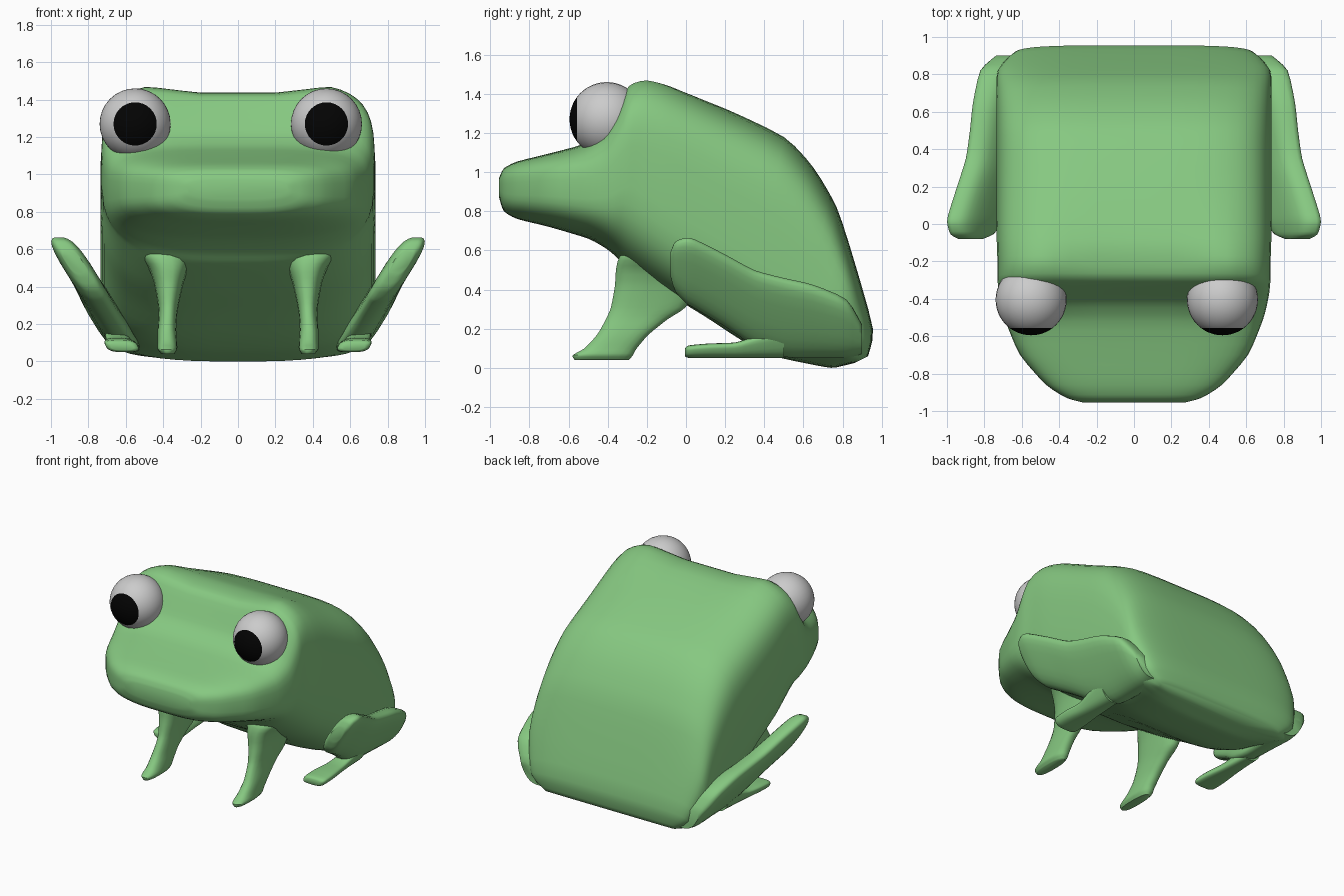
import bpy, bmesh, math
from mathutils import Matrix

if "Cube" in bpy.data.objects:
    bpy.data.objects.remove(bpy.data.objects["Cube"])


def material(name, rgb):
    m = bpy.data.materials.new(name)
    m.diffuse_color = (*rgb, 1)
    m.use_nodes = True
    m.node_tree.nodes["Principled BSDF"].inputs["Base Color"].default_value = m.diffuse_color
    return m


GREEN = material("skin_green", (0.24, 0.58, 0.22))
WHITE = material("eye_white", (0.8, 0.8, 0.8))
BLACK = material("pupil_black", (0.001, 0.001, 0.001))


def finish(bm, name, mats, angle=50):
    bmesh.ops.recalc_face_normals(bm, faces=bm.faces)
    me = bpy.data.meshes.new(name)
    bm.to_mesh(me)
    bm.free()
    for m in mats:
        me.materials.append(m)
    ob = bpy.data.objects.new(name, me)
    bpy.context.collection.objects.link(ob)
    bpy.ops.object.select_all(action='DESELECT')
    bpy.context.view_layer.objects.active = ob
    ob.select_set(True)
    bpy.ops.object.shade_smooth_by_angle(angle=math.radians(angle))
    return ob


def super_ring(n, exp_top, exp_low):
    # unit rounded-square outline as (u, v) pairs
    pts = []
    for i in range(n):
        t = 2 * math.pi * (i + 0.5) / n
        c, s = math.cos(t), math.sin(t)
        e = 2 / (exp_top if s > 0 else exp_low)
        pts.append((math.copysign(abs(c) ** e, c), math.copysign(abs(s) ** e, s)))
    return pts


def smooth(rows, steps=3, tension=0.35):
    # spline through the stations, so a few of them give a rounded form
    out = []
    for i in range(len(rows) - 1):
        p = [rows[max(i - 1, 0)], rows[i], rows[i + 1], rows[min(i + 2, len(rows) - 1)]]
        for k in range(steps):
            t = k / steps
            h1, h2 = 2 * t**3 - 3 * t**2 + 1, t**3 - 2 * t**2 + t
            h3, h4 = 1 - h1, t**3 - t**2
            out.append([h1 * b + h2 * tension * (c - a) + h3 * c + h4 * tension * (d - b)
                        for a, b, c, d in zip(*p)])
    return out + [list(rows[-1])]


def loft(name, rings, angle=50):
    bm = bmesh.new()
    rows = [[bm.verts.new(p) for p in r] for r in rings]
    n = len(rows[0])
    for a, b in zip(rows, rows[1:]):
        for i in range(n):
            j = (i + 1) % n
            bm.faces.new((a[i], a[j], b[j], b[i]))
    bm.faces.new(rows[0])
    bm.faces.new(rows[-1])
    return finish(bm, name, [GREEN], angle)


def pair(name, rings):
    for side, s in (("left", -1), ("right", 1)):
        loft(f"{side}_{name}", [[(s * x, y, z) for x, y, z in r] for r in rings])


# Body: top y, top z, bottom y, bottom z, half width, brow dip, lower squareness
BODY = [
    (-.955, .97, -.955, .87, .27, 0, 3), (-.93, 1.02, -.93, .80, .36, 0, 3),
    (-.86, 1.055, -.86, .76, .47, 0, 3), (-.70, 1.095, -.70, .72, .61, 0, 3),
    (-.52, 1.145, -.50, .66, .69, 0, 3), (-.42, 1.23, -.41, .61, .715, .02, 3),
    (-.36, 1.34, -.36, .57, .725, .04, 3), (-.29, 1.465, -.32, .53, .73, .06, 3),
    (-.20, 1.495, -.25, .48, .73, .07, 3.2), (-.08, 1.462, -.08, .37, .735, .04, 3.5),
    (.20, 1.325, .10, .26, .735, 0, 3.5), (.50, 1.18, .30, .13, .735, 0, 3.5),
    (.65, 1.025, .45, .06, .735, 0, 3.3), (.77, .82, .60, .025, .735, 0, 3.2),
    (.86, .545, .74, .0, .73, 0, 3), (.955, .20, .80, .01, .65, 0, 3),
    (.93, .06, .86, .025, .53, 0, 3),
]
rings = []
for ty, tz, by, bz, w, dip, low in smooth(BODY):
    ring = []
    for u, v in super_ring(48, 4.2, low):
        k = (v + 1) / 2
        x = u * w
        z = bz + (tz - bz) * k
        if v > 0:
            z -= dip * max(0, 1 - (abs(x) / .5) ** 2) * v
        ring.append((x, by + (ty - by) * k, z))
    rings.append(ring)
loft("body", rings, 60)

# Front legs: z, front y, back y, inner x, outer x
FRONT = [
    (.04, -.57, -.29, .34, .41), (.065, -.58, -.27, .325, .43),
    (.10, -.52, -.25, .325, .43), (.17, -.455, -.19, .33, .43),
    (.25, -.41, -.09, .325, .425), (.31, -.385, 0, .315, .43),
    (.42, -.365, .05, .29, .45), (.50, -.36, .06, .265, .48),
    (.57, -.34, .06, .25, .53), (.66, -.25, .04, .25, .56),
]
pair("front_leg", [[((a + b) / 2 + u * (b - a) / 2, (f + k) / 2 + v * (k - f) / 2, z)
                    for u, v in super_ring(20, 2.5, 2.5)]
                   for z, f, k, a, b in smooth(FRONT)])


# Hind limbs lean outward: y, bottom z, top z, half thickness
def leaning(stations, lean, x0):
    out = []
    for y, lo, hi, t in smooth(stations):
        ring = []
        for u, v in super_ring(24, 3, 3):
            z = (lo + hi) / 2 + v * (hi - lo) / 2
            ring.append((x0 + lean * (z - .08) + u * t, y, z))
        out.append(ring)
    return out


THIGH = [
    (-.08, .47, .59, .045), (-.055, .39, .645, .065), (0, .33, .665, .077),
    (.05, .30, .655, .08), (.20, .21, .58, .08), (.35, .11, .50, .085),
    (.50, .055, .46, .09), (.65, .05, .425, .095), (.82, .05, .35, .1),
    (.90, .07, .22, .08),
]
FOOT = [
    (-.005, .06, .10, .06), (.015, .05, .115, .085), (.12, .05, .125, .085),
    (.25, .05, .13, .07), (.35, .05, .16, .065), (.50, .05, .20, .06),
]
pair("hind_thigh", leaning(THIGH, .62, .595))
pair("hind_foot", leaning(FOOT, .5, .62))

# Eyes: the pole faces forward and carries the pupil cap
for side, x in (("left", -.55), ("right", .473)):
    bm = bmesh.new()
    bmesh.ops.create_uvsphere(bm, u_segments=32, v_segments=24, radius=.19)
    for f in bm.faces:
        if f.calc_center_median().normalized().z > math.cos(math.radians(37.5)):
            f.material_index = 1
    bm.transform(Matrix.Translation((x, -.405, 1.27)) @ Matrix.Rotation(math.pi / 2, 4, 'X'))
    finish(bm, f"{side}_eye", [WHITE, BLACK])
